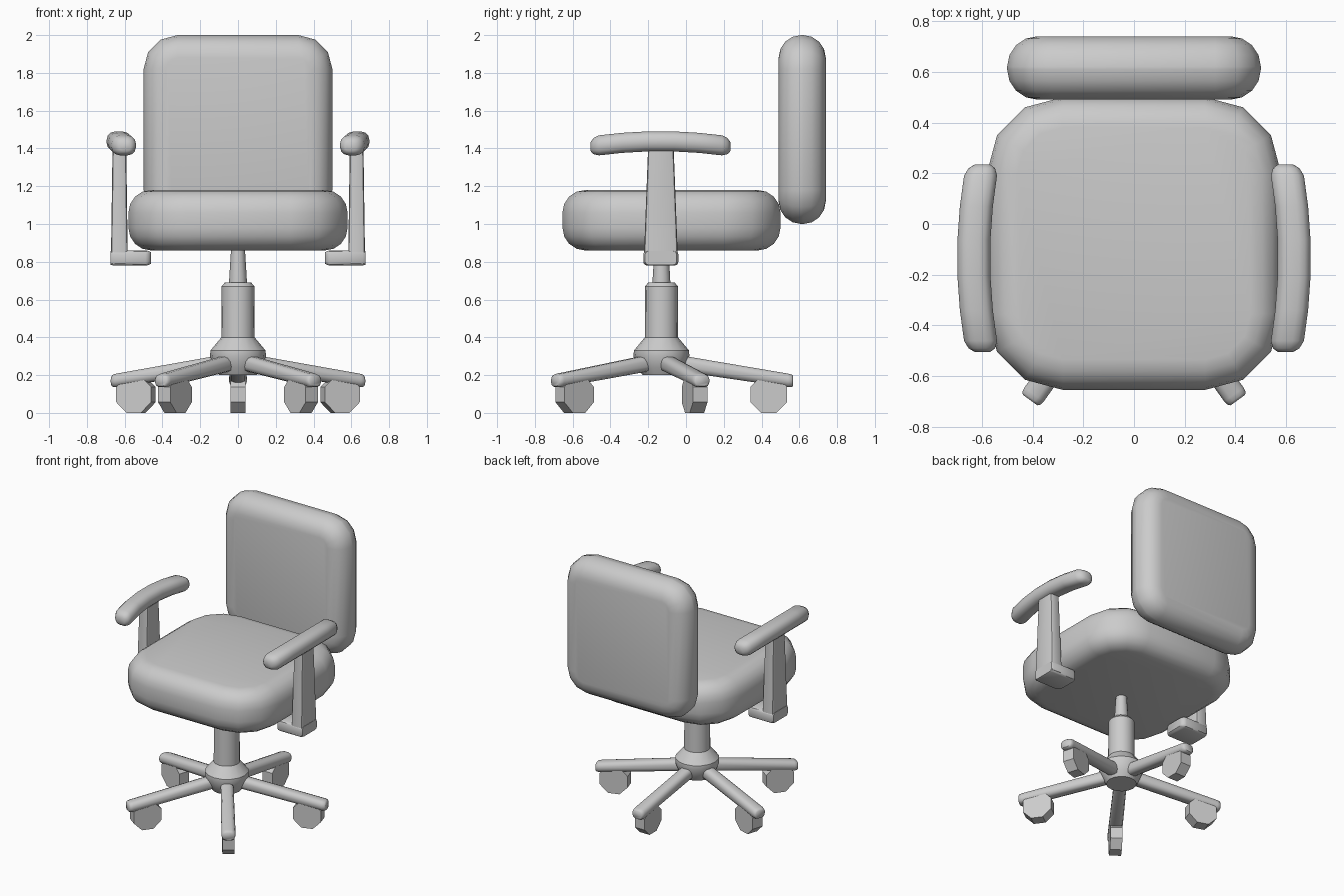
import bpy, bmesh
from math import sin, cos, pi, radians
from mathutils import Vector

if "Cube" in bpy.data.objects:
    bpy.data.objects.remove(bpy.data.objects["Cube"])

CY = -0.13  # centre of the column and base


def loft(name, rings, angle=40, mirror=False):
    """Skin a list of equal-length point rings and cap both ends."""
    bm = bmesh.new()
    vs = [[bm.verts.new(p) for p in r] for r in rings]
    n = len(vs[0])
    for a, b in zip(vs, vs[1:]):
        for i in range(n):
            j = (i + 1) % n
            bm.faces.new((a[i], a[j], b[j], b[i]))
    bm.faces.new(vs[0][::-1])
    bm.faces.new(vs[-1])
    bmesh.ops.recalc_face_normals(bm, faces=bm.faces)
    me = bpy.data.meshes.new(name)
    bm.to_mesh(me)
    bm.free()
    ob = bpy.data.objects.new(name, me)
    bpy.context.collection.objects.link(ob)
    if mirror:
        ob.modifiers.new("mirror", 'MIRROR')
    bpy.ops.object.select_all(action='DESELECT')
    ob.select_set(True)
    bpy.context.view_layer.objects.active = ob
    bpy.ops.object.shade_smooth_by_angle(angle=radians(angle))
    return ob


def rounded_rect(hw, hd, r, seg=3):
    pts = []
    for k, (sx, sy) in enumerate(((1, 1), (-1, 1), (-1, -1), (1, -1))):
        for i in range(seg + 1):
            a = pi / 2 * (k + i / seg)
            pts.append((sx * (hw - r) + r * cos(a), sy * (hd - r) + r * sin(a)))
    return pts


def cushion(name, hw, hd, thick, corner, edge, place, seg=4):
    """Pillow-edged slab; place maps (u, v, height) to a 3D point."""
    prof = []
    for s in (-1, 1):
        for i in range(seg + 1):
            a = pi / 2 * (i / seg if s > 0 else 1 - i / seg)
            prof.append((edge * (1 - cos(a)), s * (thick / 2 - edge + edge * sin(a))))
    rings = [[place(u, v, h) for u, v in rounded_rect(hw - d, hd - d, corner - d)]
             for d, h in prof]
    return loft(name, rings, 50)


# Cushions
cushion("seat", 0.58, 0.577, 0.32, 0.30, 0.12,
        lambda u, v, h: (u, v - 0.077, h + 1.02))
cushion("backrest", 0.50, 0.50, 0.25, 0.18, 0.12,
        lambda u, v, h: (u, h + 0.615, v + 1.5))

# Armrest pads: bowed outwards and drooping at both ends
rings = []
for t, s in ((-1, .45), (-.96, .8), (-.88, 1), (-.55, 1), (-.2, 1),
             (.2, 1), (.55, 1), (.88, 1), (.96, .8), (1, .45)):
    x, y, z = 0.632 - 0.035 * t * t, CY - 0.005 + 0.37 * t, 1.438 - 0.028 * t * t
    rings.append([(x + u * s, y, z + v * s)
                  for u, v in rounded_rect(0.065, 0.053, 0.045)])
loft("armrest_pads", rings, 50, True)

# Armrest posts, tapering upwards
loft("armrest_posts", [[(0.628 + u, CY - 0.003 + v, z) for u, v in rounded_rect(a, b, 0.015, 2)]
     for z, a, b in ((0.79, 0.045, 0.091), (1.42, 0.036, 0.067))], 40, True)

# Armrest feet that turn in under the seat
loft("armrest_feet", [[(x, CY - 0.003 + u * s, 0.82 + v * s)
     for u, v in rounded_rect(0.092, 0.04, 0.018, 2)]
     for x, s in ((0.46, .75), (0.475, .95), (0.49, 1), (0.66, 1), (0.674, .9))], 40, True)


def lathe(name, prof, n):
    return loft(name, [[(r * cos(2 * pi * i / n), CY + r * sin(2 * pi * i / n), z)
                        for i in range(n)] for r, z in prof], 32)


# Gas lift and hub
lathe("gas_lift", [(0.048, 0.66), (0.046, 0.72), (0.036, 0.88)], 12)
lathe("hub", [(0.10, 0.20), (0.125, 0.24), (0.148, 0.30), (0.146, 0.33),
              (0.088, 0.40), (0.087, 0.67), (0.07, 0.69)], 16)

# Five legs with octagonal caster wheels
for k in range(5):
    a = pi / 2 + k * 2 * pi / 5
    out, side, up = Vector((cos(a), sin(a), 0)), Vector((-sin(a), cos(a), 0)), Vector((0, 0, 1))
    c = Vector((0, CY, 0))
    loft(f"leg_{k + 1}",
         [[c + out * r + side * u * s + up * (z + v * s)
           for u, v in rounded_rect(w, h, 0.028, 2)]
          for r, z, w, h, s in ((0.08, 0.265, .042, .043, 1), (0.67, 0.172, .047, .036, 1),
                                (0.688, 0.17, .047, .036, .93), (0.697, 0.169, .047, .036, .75))], 50)
    loft(f"caster_{k + 1}",
         [[c + out * (0.568 + 0.105 * cos(pi / 8 + i * pi / 4)) + side * w
           + up * (0.097 + 0.105 * sin(pi / 8 + i * pi / 4)) for i in range(8)]
          for w in (-0.04, 0.04)], 30)
